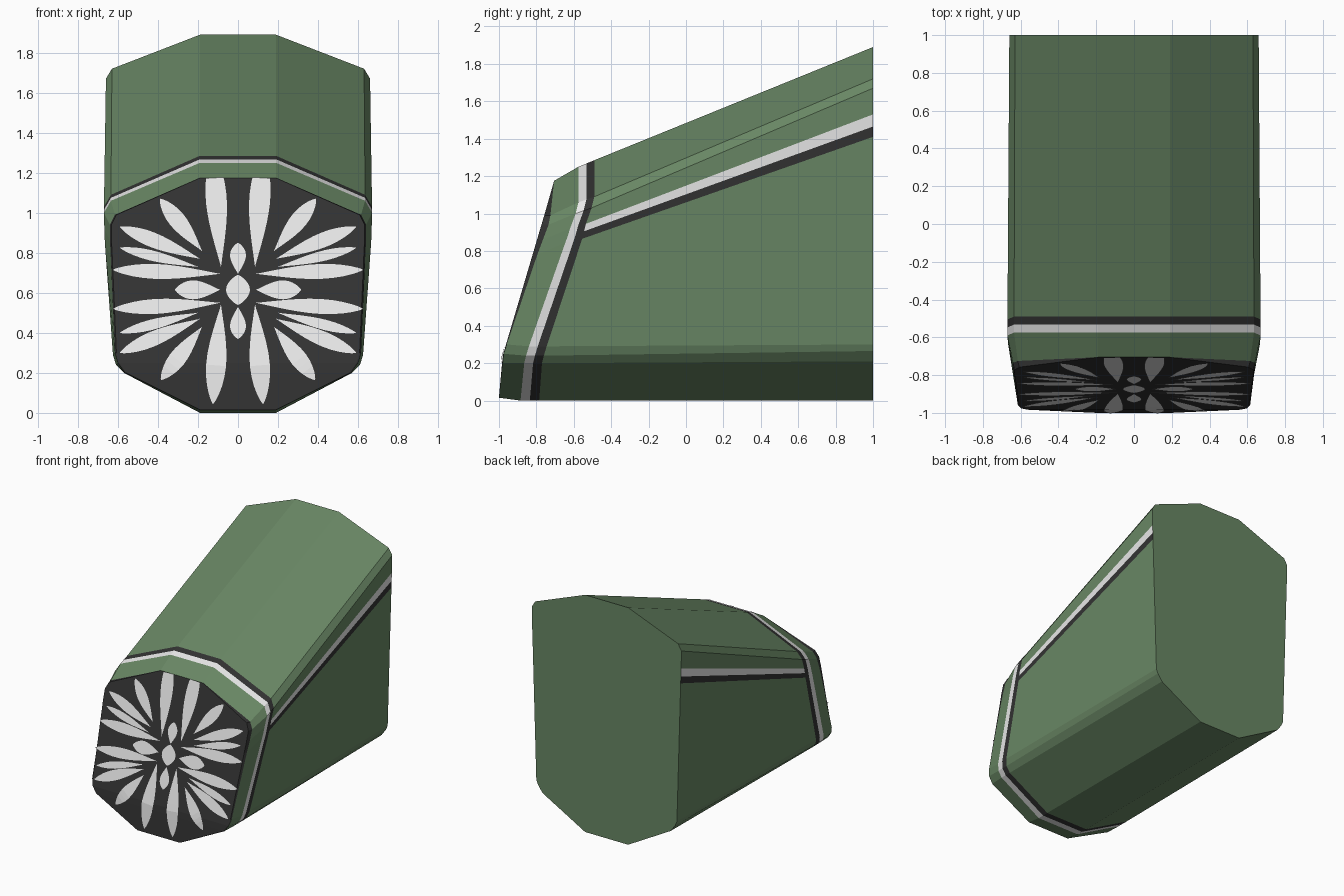
import bpy, math

if "Cube" in bpy.data.objects:
    bpy.data.objects.remove(bpy.data.objects["Cube"])

def material(name, rgb):
    m = bpy.data.materials.new(name)
    m.diffuse_color = (*rgb, 1)
    m.use_nodes = True
    m.node_tree.nodes["Principled BSDF"].inputs["Base Color"].default_value = m.diffuse_color
    return m

GREEN = material("green", (0.14, 0.242, 0.128))
WHITE = material("white", (0.8, 0.8, 0.8))
BLACK = material("charcoal", (0.032, 0.032, 0.032))

def make(name, verts, faces, mats, idx=None):
    me = bpy.data.meshes.new(name)
    me.from_pydata(verts, [], faces)
    for m in mats:
        me.materials.append(m)
    if idx:
        for p, i in zip(me.polygons, idx):
            p.material_index = i
    me.update()
    ob = bpy.data.objects.new(name, me)
    bpy.context.collection.objects.link(ob)
    return ob

def ring(half):
    """Close a right-hand half profile (top to bottom) by mirroring it."""
    return half + [(-x, y, z) for x, y, z in reversed(half)]

def panel_y(z):
    """Depth of the sloping front panel at height z."""
    return -0.98 + 0.296 * (z - 0.24) if z > 0.24 else -0.98 - 0.09 * (0.24 - z)

# Half cross-sections from the front rim to the back
rim = [(.19, -.705, 1.175), (.615, -.725, .99), (.64, -.735, .94), (.64, -.765, .86),
       (.638, -.78, .82), (.636, -.795, .78), (.615, -.958, .30), (.6, -.975, .25),
       (.565, -.98, .20), (.19, -.998, .015)]
band_front = [(.19, -.575, 1.25), (.635, -.575, 1.06), (.67, -.59, 1.0), (.668, -.62, .92),
              (.667, -.63, .885), (.665, -.645, .845), (.625, -.84, .29), (.61, -.855, .24),
              (.57, -.865, .20), (.19, -.885, 0)]
band_back = [(.19, -.49, 1.285), (.635, -.49, 1.09), (.67, -.505, 1.03), (.668, -.535, .945),
             (.667, -.545, .905), (.665, -.555, .865), (.625, -.745, .29), (.61, -.76, .24),
             (.57, -.77, .20), (.19, -.785, 0)]
back = [(.19, 1, 1.89), (.63, 1, 1.72), (.66, 1, 1.67), (.657, 1, 1.53), (.655, 1, 1.465),
        (.653, 1, 1.41), (.62, 1, .30), (.605, 1, .265), (.565, 1, .21), (.19, 1, 0)]
band_mid = [tuple((a + b) / 2 for a, b in zip(p, q)) for p, q in zip(band_front, band_back)]

# Main body: lofted shell with white and charcoal bands
rings = [ring(r) for r in (rim, band_front, band_mid, band_back, back)]
n = len(rings[0])
verts = [v for r in rings for v in r]
faces, idx = [], []
for s in range(4):
    for i in range(n):
        j = (i + 1) % n
        faces.append((s * n + i, s * n + j, (s + 1) * n + j, (s + 1) * n + i))
        if s == 3:
            idx.append(1 if i in (3, 15) else 2 if i in (4, 14) else 0)
        else:
            idx.append((0, 1, 2)[s])
faces.append(tuple(range(4 * n, 5 * n)))
idx.append(0)
body = make("body", verts, faces, [GREEN, WHITE, BLACK], idx)

# Front panel: charcoal face standing slightly proud of the rim
inner = ring([(x * 0.988, min(panel_y(z), y), z) for x, y, z in rim])
outer = ring(rim)
faces = [(i, (i + 1) % n, n + (i + 1) % n, n + i) for i in range(n)]
faces += [(i, n - 1 - i, n - 2 - i, i + 1) for i in range(n // 2 - 1)]
panel = make("front_panel", inner + outer, faces, [BLACK])

# Make all face normals point outward
import bmesh
for ob in (body, panel):
    bm = bmesh.new()
    bm.from_mesh(ob.data)
    bmesh.ops.recalc_face_normals(bm, faces=bm.faces)
    if ob is panel and min(bm.faces, key=lambda f: f.calc_center_median().y).normal.y > 0:
        bmesh.ops.reverse_faces(bm, faces=bm.faces)
    bm.to_mesh(ob.data)
    bm.free()

# Petal pattern: thin white plates that follow the panel slope
pv, pf = [], []

def petal(base, tip, width, cut=1.0, skew=1.35, steps=14):
    dx, dz = tip[0] - base[0], tip[1] - base[1]
    length = math.hypot(dx, dz)
    nx, nz = -dz / length, dx / length
    start = len(pv)
    for k in range(steps + 1):
        t = (1 - math.cos(math.pi * k / steps)) / 2 * cut
        w = max(0.001, width / 2 * math.sin(math.pi * min(t ** skew, 1)) ** 0.75)
        for s in (-1, 1):
            x, z = base[0] + dx * t + s * nx * w, base[1] + dz * t + s * nz * w
            pv.append((x, panel_y(z) - 0.005, z))
    for k in range(steps):
        a = start + 2 * k
        f = (a, a + 1, a + 3, a + 2)
        p, q, r = pv[a], pv[a + 1], pv[a + 3]
        # wind every quad towards the front
        ny = (q[2] - p[2]) * (r[0] - p[0]) - (q[0] - p[0]) * (r[2] - p[2])
        pf.append(f if ny < 0 else f[::-1])

petals = [((.085, .73), (.125, 1.30), .105, .78),    # upper inner (cut by the edge)
          ((.18, .81), (.39, 1.07), .085, 1),
          ((.19, .77), (.59, .93), .075, 1),
          ((.20, .73), (.59, .825), .052, 1),
          ((.09, .695), (.625, .715), .075, 1),
          ((.09, .55), (.625, .52), .075, 1),
          ((.20, .50), (.59, .40), .052, 1),
          ((.19, .47), (.59, .30), .075, 1),
          ((.18, .43), (.385, .165), .085, 1),
          ((.085, .54), (.125, .045), .10, 1),
          ((.09, .615), (.315, .615), .095, 1)]
for base, tip, width, cut in petals:
    for s in (-1, 1):
        petal((s * base[0], base[1]), (s * tip[0], tip[1]), width, cut)

# Centre disc and the small petals above and below it
petal((0, .54), (0, .69), .12, skew=1)
petal((0, .695), (0, .85), .08)
petal((0, .53), (0, .37), .08)
make("petal_pattern", pv, pf, [WHITE])
